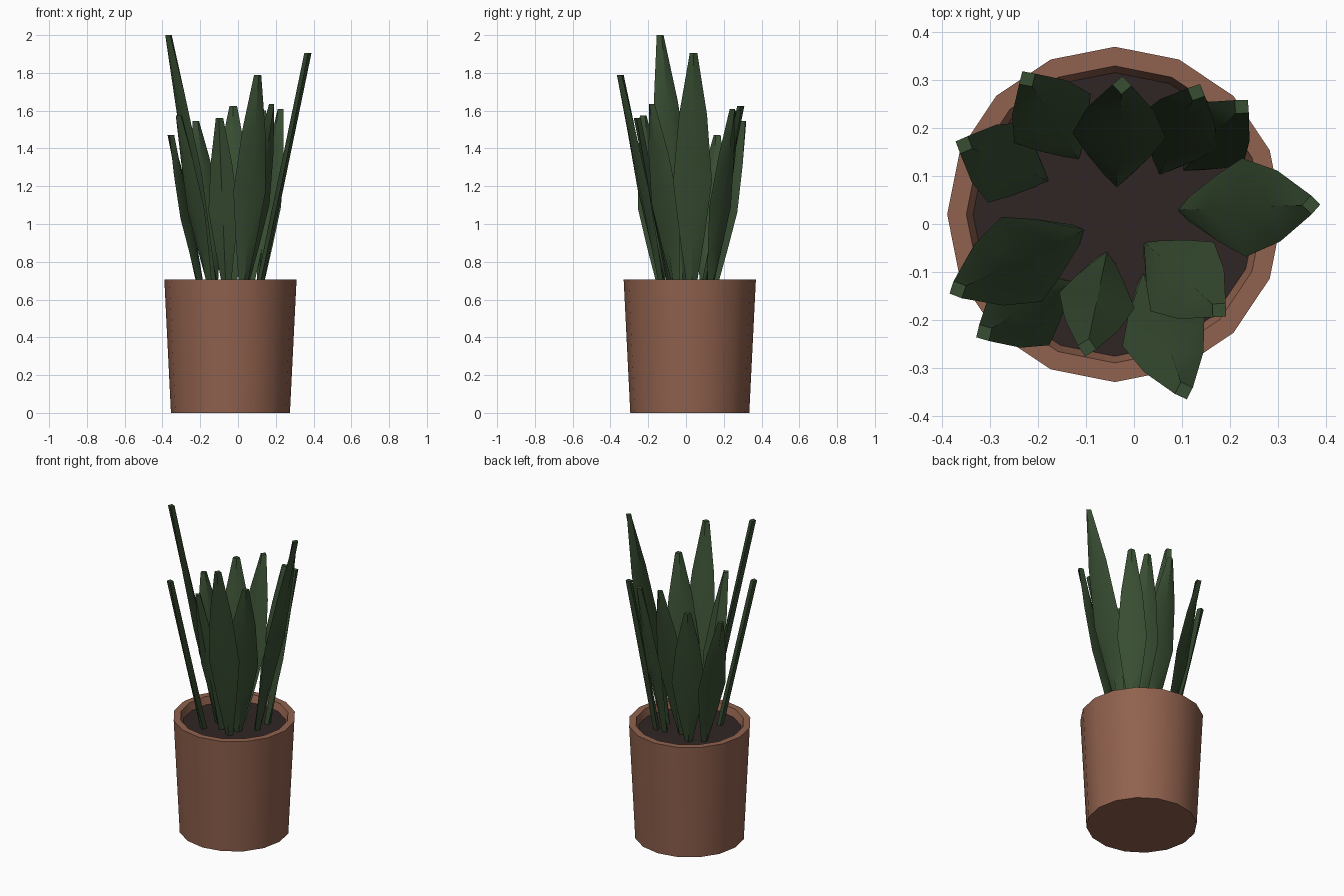
import bpy, bmesh, math
from mathutils import Vector

if "Cube" in bpy.data.objects:
    bpy.data.objects.remove(bpy.data.objects["Cube"])

CX, CY = -0.04, 0.02   # pot axis


def material(name, rgb):
    m = bpy.data.materials.new(name)
    m.diffuse_color = (*rgb, 1)
    m.use_nodes = True
    m.node_tree.nodes["Principled BSDF"].inputs["Base Color"].default_value = m.diffuse_color
    return m


terracotta = material("terracotta", (0.28, 0.12, 0.075))
soil_brown = material("soil_brown", (0.030, 0.018, 0.018))
leaf_green = material("leaf_green", (0.040, 0.076, 0.032))


def loft(name, rings, mat, angle):
    """Skin a stack of equal-sized vertex rings and cap both ends."""
    bm = bmesh.new()
    loops = [[bm.verts.new(p) for p in ring] for ring in rings]
    n = len(loops[0])
    for a, b in zip(loops, loops[1:]):
        for i in range(n):
            j = (i + 1) % n
            bm.faces.new((a[i], a[j], b[j], b[i]))
    bm.faces.new(loops[0][::-1])
    bm.faces.new(loops[-1])
    bmesh.ops.recalc_face_normals(bm, faces=bm.faces)
    me = bpy.data.meshes.new(name)
    bm.to_mesh(me)
    bm.free()
    me.materials.append(mat)
    ob = bpy.data.objects.new(name, me)
    bpy.context.collection.objects.link(ob)
    bpy.ops.object.select_all(action='DESELECT')
    ob.select_set(True)
    bpy.context.view_layer.objects.active = ob
    bpy.ops.object.shade_smooth_by_angle(angle=math.radians(angle))
    return ob


def circle(r, z, n=16):
    return [(CX + r * math.cos(2 * math.pi * i / n),
             CY + r * math.sin(2 * math.pi * i / n), z) for i in range(n)]


# Pot with a thick rim, and the soil plug inside it
loft("pot", [circle(r, z) for r, z in
             ((0.315, 0), (0.35, 0.705), (0.31, 0.705), (0.29, 0.64))], terracotta, 35)
loft("soil", [circle(0.288, 0.642), circle(0.296, 0.66)], soil_brown, 35)

# Leaf profile: position along the leaf, half width
PROFILE = ((0, 0.022), (0.24, 0.068), (0.46, 0.103), (0.74, 0.074), (1, 0.02))
HALF_THICK = 0.019


def leaf(name, base, tip, scale):
    b, t = Vector((*base, 0.65)), Vector(tip)
    out = Vector((t.x - b.x, t.y - b.y, 0)).normalized()
    side = Vector((-out.y, out.x, 0))
    rings = []
    for f, w in PROFILE:
        c = b.lerp(t, f)
        w = max(0.02, w * scale)
        rings.append([c + out * HALF_THICK, c + side * w,
                      c - out * HALF_THICK, c - side * w])
    loft(name, rings, leaf_green, 30)


# Leaves: base xy, tip xyz, width scale
LEAVES = [
    ((0.110, 0.030), (0.370, 0.040, 1.905), 1.0),
    ((-0.120, -0.020), (-0.368, -0.137, 2.0), 0.95),
    ((0.025, -0.120), (0.104, -0.348, 1.79), 0.88),
    ((0.035, -0.050), (0.178, -0.180, 1.635), 0.95),
    ((-0.060, -0.075), (-0.098, -0.258, 1.56), 0.78),
    ((-0.145, -0.130), (-0.313, -0.227, 1.575), 0.88),
    ((-0.195, 0.097), (-0.355, 0.165, 1.47), 0.88),
    ((-0.125, 0.150), (-0.223, 0.303, 1.545), 0.92),
    ((-0.036, 0.095), (-0.025, 0.290, 1.625), 0.95),
    ((0.060, 0.120), (0.130, 0.275, 1.60), 0.85),
    ((0.115, 0.125), (0.225, 0.245, 1.61), 0.82),
]
for i, (base, tip, s) in enumerate(LEAVES):
    leaf(f"leaf_{i + 1}", base, tip, s)
